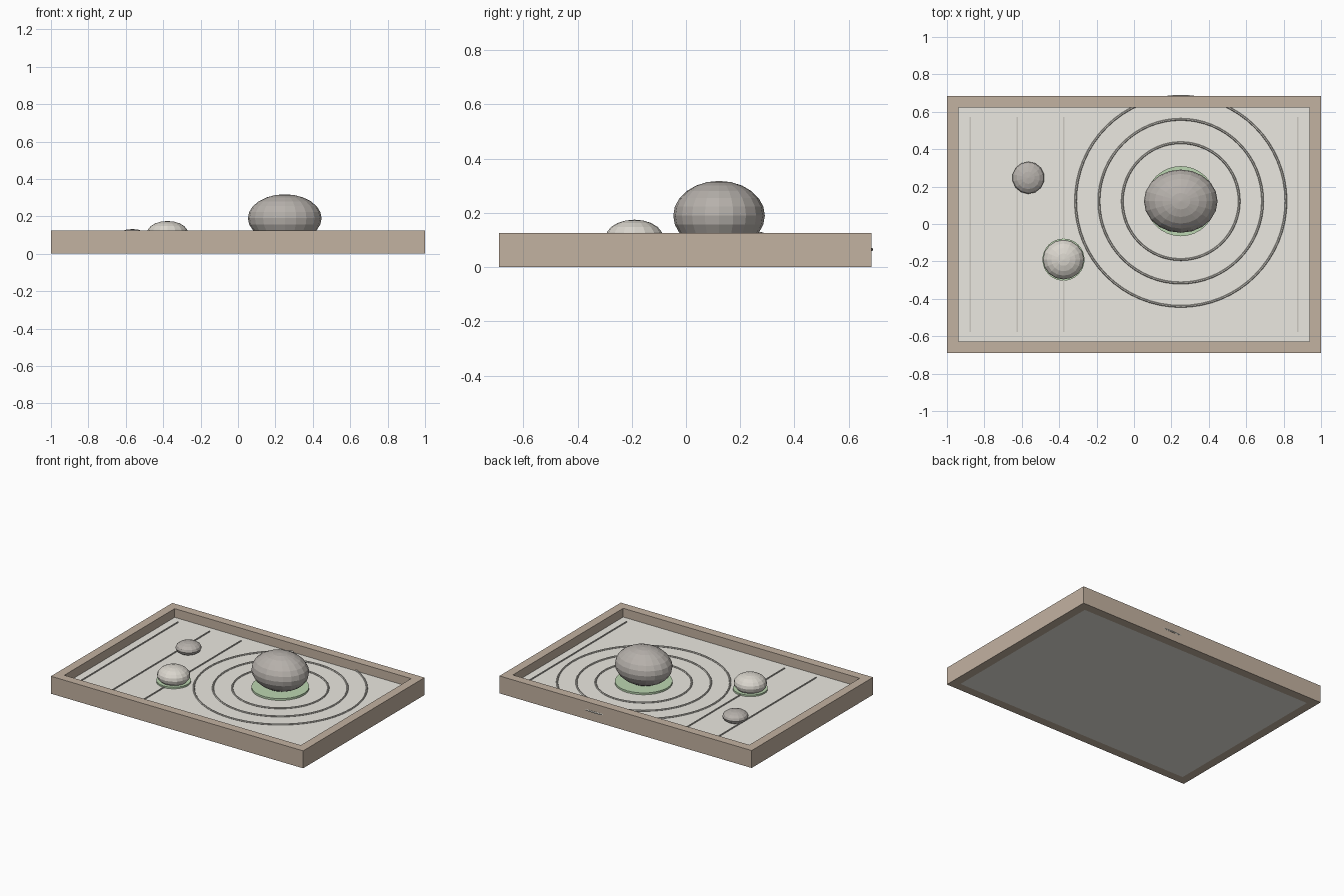
import bpy
from math import pi

if "Cube" in bpy.data.objects:
    bpy.data.objects.remove(bpy.data.objects["Cube"])

OY = -0.003          # outer ripple pokes through the back board, so the tray sits slightly forward
SAND_TOP = 0.0625


def material(name, rgb):
    m = bpy.data.materials.new(name)
    m.diffuse_color = (*rgb, 1)
    m.use_nodes = True
    m.node_tree.nodes["Principled BSDF"].inputs["Base Color"].default_value = m.diffuse_color
    return m


WOOD = material("wood", (0.545, 0.445, 0.355))
SAND = material("sand", (0.83, 0.81, 0.75))
RAKED = material("raked_sand", (0.62, 0.60, 0.55))
DARK = material("dark_stone", (0.47, 0.44, 0.41))
PALE = material("pale_stone", (0.70, 0.67, 0.61))
MOSS = material("moss", (0.50, 0.67, 0.44))


def finish(name, mat):
    ob = bpy.context.object
    ob.name = name
    ob.data.materials.append(mat)
    return ob


def box(name, mat, x, y, z, sx, sy, sz):
    bpy.ops.mesh.primitive_cube_add(size=1, location=(x, y + OY, z))
    bpy.context.object.scale = (sx, sy, sz)
    return finish(name, mat)


def rock(name, mat, loc, radii, segments, rings):
    bpy.ops.mesh.primitive_uv_sphere_add(segments=segments, ring_count=rings, radius=1,
                                         location=(loc[0], loc[1] + OY, loc[2]))
    bpy.context.object.scale = radii
    return finish(name, mat)


def moss(name, x, y, r, top):
    bpy.ops.mesh.primitive_cylinder_add(vertices=32, radius=r, depth=top - 0.05,
                                        location=(x, y + OY, (top + 0.05) / 2))
    return finish(name, MOSS)


# Tray: four boards around a sand bed
for side, s in (("front", -1), ("back", 1)):
    box(f"{side}_board", WOOD, 0, s * 0.65625, 0.0625, 2, 0.0625, 0.125)
for side, s in (("left", -1), ("right", 1)):
    box(f"{side}_board", WOOD, s * 0.96875, 0, 0.0625, 0.0625, 1.25, 0.125)
box("sand_bed", SAND, 0, 0, SAND_TOP / 2, 1.875, 1.25, SAND_TOP)

# Raked ripples around the big rock
for i, r in enumerate((0.3125, 0.4375, 0.5625)):
    bpy.ops.mesh.primitive_torus_add(major_radius=r, minor_radius=0.00625, major_segments=64,
                                     minor_segments=6, location=(0.25, 0.125 + OY, 0.065))
    finish(f"ripple_{i + 1}", RAKED)

# Straight rake lines
for i, x in enumerate((-0.875, -0.625, -0.375, 0.875)):
    box(f"rake_line_{i + 1}", RAKED, x, 0, 0.0635, 0.007, 1.15, 0.011)

# Rocks with moss skirts
moss("large_moss", 0.25, 0.125, 0.1875, 0.076)
rock("large_rock", DARK, (0.25, 0.125, 0.19), (0.197, 0.169, 0.128), 20, 12)
moss("medium_moss", -0.377, -0.1875, 0.1125, 0.074)
rock("medium_rock", PALE, (-0.377, -0.1875, 0.11), (0.11, 0.106, 0.065), 16, 10)
rock("small_rock", DARK, (-0.565, 0.25, 0.09), (0.086, 0.086, 0.042), 14, 8)
